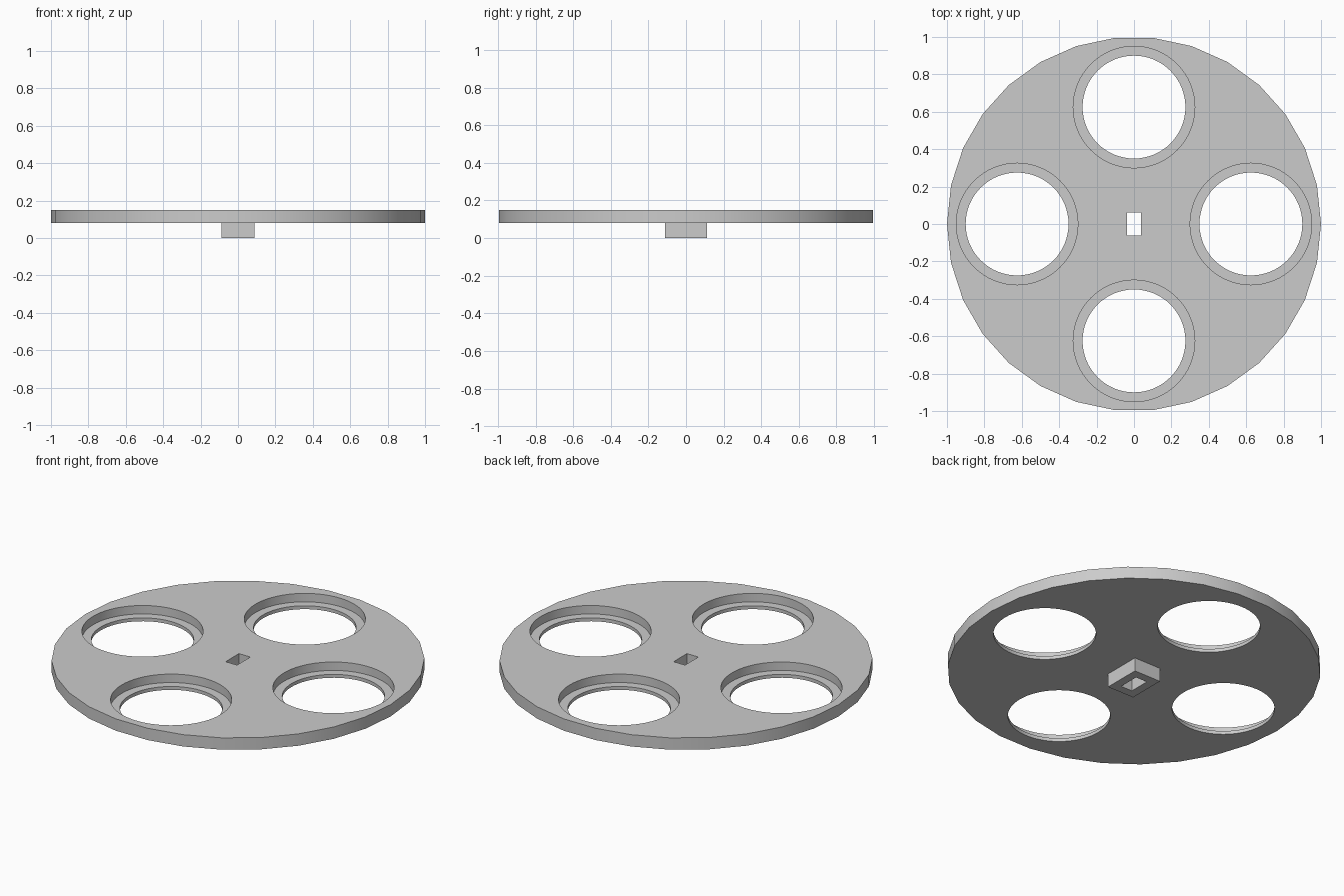
import bpy
from math import cos, sin, pi, radians

cube = bpy.data.objects.get("Cube")
if cube:
    bpy.data.objects.remove(cube, do_unlink=True)

TOP, BOTTOM, LEDGE = 0.15, 0.08, 0.10
HOLE_DISTANCE = 0.625

grey = bpy.data.materials.new("grey plastic")
grey.use_nodes = True
colour = (0.6, 0.6, 0.6, 1)
grey.diffuse_color = colour
grey.node_tree.nodes["Principled BSDF"].inputs["Base Color"].default_value = colour


def cylinder(name, radius, low, high, sides, x=0, y=0):
    bpy.ops.mesh.primitive_cylinder_add(
        vertices=sides, radius=radius, depth=high - low,
        location=(x, y, (low + high) / 2))
    bpy.context.object.name = name
    return bpy.context.object


def box(name, width, length, low, high):
    bpy.ops.mesh.primitive_cube_add(size=1, location=(0, 0, (low + high) / 2))
    ob = bpy.context.object
    ob.name = name
    ob.scale = (width, length, high - low)
    bpy.ops.object.transform_apply(location=False, rotation=False, scale=True)
    return ob


def combine(target, tool, operation):
    tool.hide_render = True
    mod = target.modifiers.new(operation, "BOOLEAN")
    mod.operation, mod.solver, mod.object = operation, "EXACT", tool
    bpy.context.view_layer.objects.active = target
    bpy.ops.object.modifier_apply(modifier=mod.name)
    bpy.data.objects.remove(tool, do_unlink=True)


# Round plate, turned so that a corner points along x
plate = cylinder("round_plate", 1, BOTTOM, TOP, 30)
plate.rotation_euler.z = pi / 2
bpy.ops.object.transform_apply(location=False, rotation=True, scale=False)

# Square hub below, with a slot through everything
combine(plate, box("hub", 0.175, 0.225, 0, LEDGE), "UNION")
combine(plate, box("slot_cutter", 0.075, 0.125, -0.1, 0.3), "DIFFERENCE")

# Four stepped holes: a through hole and a wider recess from above
for i in range(4):
    x, y = HOLE_DISTANCE * cos(i * pi / 2), HOLE_DISTANCE * sin(i * pi / 2)
    combine(plate, cylinder("hole_cutter", 0.275, 0, 0.3, 64, x, y), "DIFFERENCE")
    combine(plate, cylinder("recess_cutter", 0.325, LEDGE, 0.3, 64, x, y), "DIFFERENCE")

plate.data.materials.clear()
plate.data.materials.append(grey)
bpy.ops.object.select_all(action="DESELECT")
plate.select_set(True)
bpy.context.view_layer.objects.active = plate
bpy.ops.object.shade_smooth_by_angle(angle=radians(30))
